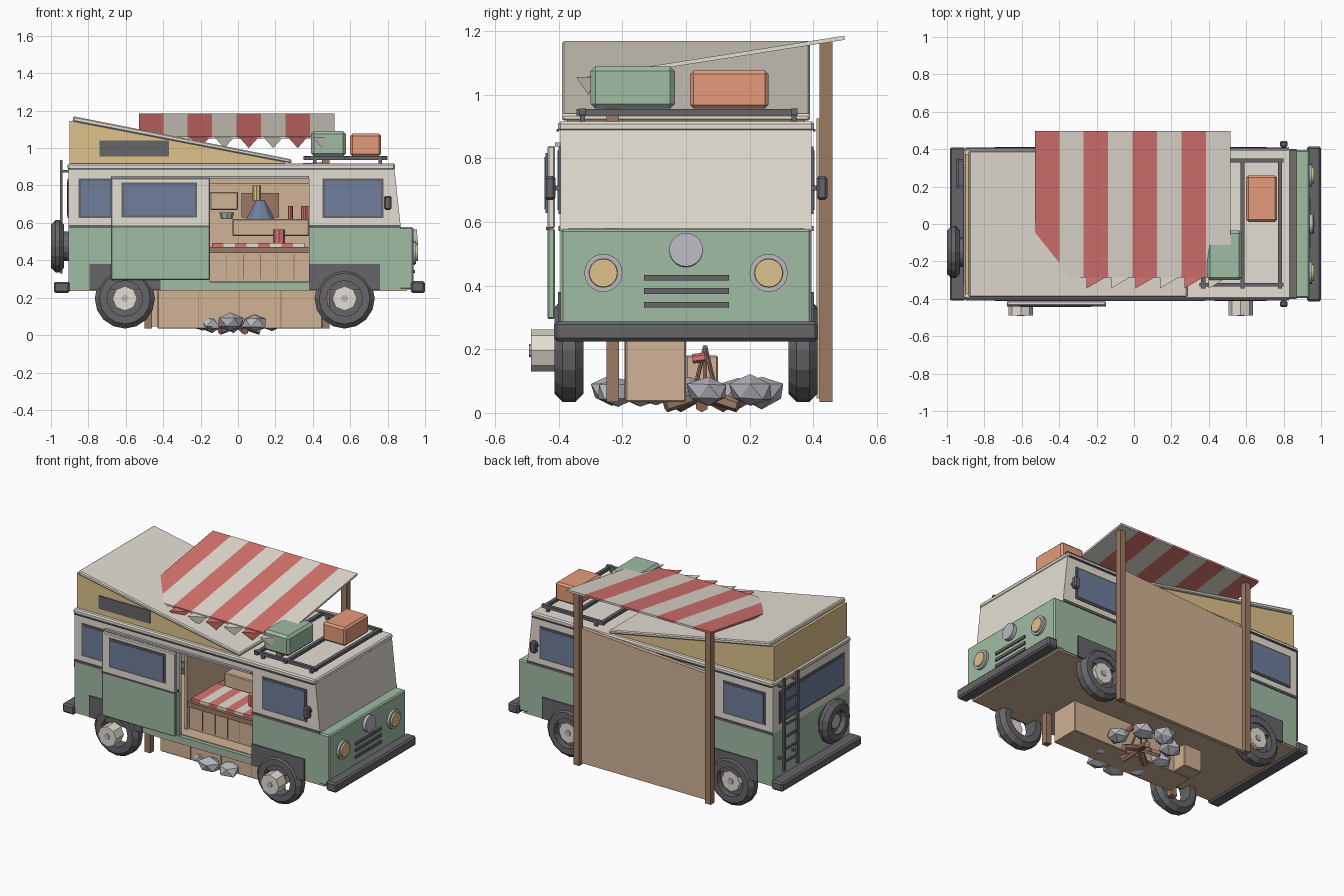
import bpy, bmesh, math, random
from mathutils import Vector, Matrix

if "Cube" in bpy.data.objects:
    bpy.data.objects.remove(bpy.data.objects["Cube"], do_unlink=True)
random.seed(4)


def material(name, red, green, blue):
    mat = bpy.data.materials.new(name)
    mat.use_nodes = True
    colour = [((c / 255 + 0.055) / 1.055) ** 2.4 for c in (red, green, blue)] + [1]
    mat.diffuse_color = colour
    mat.node_tree.nodes["Principled BSDF"].inputs["Base Color"].default_value = colour
    return mat


GREEN = material("sage green paint", 160, 188, 165)
CREAM = material("cream paint", 229, 223, 211)
GREY = material("stone grey", 184, 184, 192)
DARK = material("dark rubber", 102, 102, 106)
GLASS = material("blue glass", 112, 126, 156)
WOOD = material("light wood", 209, 178, 149)
BROWN = material("brown wood", 156, 122, 100)
RED = material("red cloth", 217, 117, 113)
ORANGE = material("orange leather", 229, 155, 123)
CANVAS = material("yellow canvas", 223, 195, 140)


def finish(name, bm, mat, bevel=0):
    bmesh.ops.recalc_face_normals(bm, faces=bm.faces)
    mesh = bpy.data.meshes.new(name)
    bm.to_mesh(mesh)
    bm.free()
    mesh.materials.append(mat)
    obj = bpy.data.objects.new(name, mesh)
    bpy.context.collection.objects.link(obj)
    if bevel:
        mod = obj.modifiers.new("bevel", "BEVEL")
        mod.width, mod.segments = bevel, 1
    return obj


def prism(name, points, start, end, mat, axis="y", bevel=0):
    """Extrude a side profile along x or y."""
    bm = bmesh.new()
    place = (lambda u, v, t: (u, t, v)) if axis == "y" else (lambda u, v, t: (t, u, v))
    rings = [[bm.verts.new(place(u, v, t)) for u, v in points] for t in (start, end)]
    bm.faces.new(rings[0])
    bm.faces.new(rings[1])
    for i in range(len(points)):
        j = (i + 1) % len(points)
        bm.faces.new((rings[0][i], rings[0][j], rings[1][j], rings[1][i]))
    return finish(name, bm, mat, bevel)


def box(name, x0, x1, y0, y1, z0, z1, mat, bevel=0):
    return prism(name, [(x0, z0), (x1, z0), (x1, z1), (x0, z1)], y0, y1, mat, "y", bevel)


def rod(name, start, end, radius, mat, sides=8, tip=None):
    """Cylinder or cone between two points."""
    a, b = Vector(start), Vector(end)
    bm = bmesh.new()
    turn = (b - a).to_track_quat("Z", "Y").to_matrix().to_4x4()
    bmesh.ops.create_cone(bm, cap_ends=True, segments=sides, radius1=radius,
                          radius2=radius if tip is None else tip, depth=(b - a).length,
                          matrix=Matrix.Translation((a + b) / 2) @ turn)
    return finish(name, bm, mat)


def tyre(name, centre, axis, radius, hole, width):
    """Chamfered ring revolved about its axle."""
    bm = bmesh.new()
    h, c = width / 2, 0.025
    profile = [(hole, -h), (radius - c, -h), (radius, c - h), (radius, h - c), (radius - c, h), (hole, h)]
    verts = [bm.verts.new((r, 0, z)) for r, z in profile]
    edges = [bm.edges.new((verts[i], verts[i - 1])) for i in range(len(verts))]
    bmesh.ops.spin(bm, geom=verts + edges, axis=(0, 0, 1), cent=(0, 0, 0),
                   angle=math.tau, steps=16, use_duplicate=False)
    bmesh.ops.remove_doubles(bm, verts=bm.verts, dist=0.0005)
    turn = Vector(axis).to_track_quat("Z", "Y").to_matrix().to_4x4()
    bm.transform(Matrix.Translation(centre) @ turn)
    return finish(name, bm, DARK)


def window(name, x0, x1, z0, z1, face, side):
    f = 0.012
    box(name + "_frame", x0 - f, x1 + f, face, face + side * 0.006, z0 - f, z1 + f, DARK)
    box(name + "_glass", x0, x1, face, face + side * 0.009, z0, z1, GLASS)


# Body shell, with the doorway left open on one side
W, BELT, EAVE, DOOR0, DOOR1 = 0.395, 0.58, 0.9, -0.15, 0.38
box("floor_underside", -0.9, 0.9, -0.39, 0.39, 0.235, 0.25, WOOD)
box("interior_floor", -0.88, 0.82, -0.37, 0.37, 0.25, 0.29, WOOD)
box("door_sill", DOOR0, DOOR1, -W, -0.37, 0.245, 0.285, GREEN)
for side, x0, x1, label in ((-1, -0.905, DOOR0, "right_rear"), (-1, DOOR1, 0.87, "right_front"), (1, -0.905, 0.87, "left")):
    a, b = side * 0.37, side * W
    box(label + "_lower_wall", x0, x1, a, b, 0.245, BELT, GREEN)
    slope = 0.035 if x1 > 0.8 else 0
    prism(label + "_upper_wall", [(x0, BELT), (x1, BELT), (x1 - slope, EAVE), (x0, EAVE)], a, b, CREAM)
    box(label + "_belt_trim", x0, x1, b, b + side * 0.006, 0.572, 0.588, DARK)
box("rear_lower_wall", -0.905, -0.88, -W, W, 0.245, BELT, GREEN)
box("rear_upper_wall", -0.905, -0.88, -W, W, BELT, EAVE, CREAM)
prism("windscreen_panel", [(0.84, BELT), (0.87, BELT), (0.835, EAVE), (0.8, EAVE)], -W, W, CREAM)
prism("nose", [(0.82, 0.245), (0.937, 0.245), (0.937, 0.578), (0.82, 0.578)], -W, W, GREEN, bevel=0.008)
box("door_header", DOOR0, DOOR1, -W, -0.37, 0.85, EAVE, CREAM)
box("roof", -0.912, 0.84, -0.402, 0.402, 0.885, 0.917, CREAM, 0.008)
for side in (-1, 1):
    box("gutter", -0.9, 0.83, side * 0.4, side * 0.408, 0.885, 0.893, DARK)

# Windows, sliding door and mirrors
for side in (-1, 1):
    window("rear_side_window", -0.84, -0.56 if side > 0 else -0.68, 0.638, 0.825, side * W, side)
    window("cab_window", 0.465, 0.765, 0.638, 0.825, side * W, side)
    box("mirror", 0.78, 0.82, side * 0.41, side * 0.445, 0.67, 0.745, DARK, 0.008)
    box("mirror_arm", 0.79, 0.81, side * 0.38, side * 0.415, 0.7, 0.715, DARK)
window("middle_window", -0.42, 0.33, 0.64, 0.82, W, 1)
box("rear_window_frame", -0.911, -0.9, -0.335, 0.335, 0.625, 0.835, DARK)
box("rear_window_glass", -0.914, -0.9, -0.32, 0.32, 0.64, 0.82, GLASS)
box("sliding_door_lower", -0.68, DOOR0, -0.436, -0.412, 0.295, BELT, GREEN, 0.005)
box("sliding_door_upper", -0.68, DOOR0, -0.436, -0.412, BELT, 0.84, CREAM, 0.005)
box("sliding_door_trim", -0.68, DOOR0, -0.44, -0.43, 0.575, 0.585, DARK)
window("sliding_door_window", -0.61, -0.23, 0.64, 0.805, -0.436, -1)
box("sliding_door_rail", -0.68, DOOR1, -0.412, -W, 0.838, 0.85, GREY)

# Nose details and bumpers
box("front_bumper", 0.925, 1, -0.415, 0.415, 0.225, 0.288, DARK, 0.01)
box("rear_bumper", -0.985, -0.9, -0.41, 0.41, 0.225, 0.285, DARK, 0.01)
for y in (-0.26, 0.26):
    rod("headlight_rim", (0.92, y, 0.44), (0.952, y, 0.44), 0.06, GREY, 20)
    rod("headlight_lens", (0.93, y, 0.44), (0.962, y, 0.44), 0.048, CANVAS, 20, 0.044)
for z in (0.34, 0.383, 0.425):
    box("grille_bar", 0.92, 0.946, -0.132, 0.135, z - 0.009, z + 0.009, DARK)
rod("nose_disc", (0.92, 0, 0.51), (0.96, 0, 0.513), 0.053, GREY, 20)

# Wheels and arches
for x in (-0.605, 0.57):
    for side in (-1, 1):
        box("wheel_arch", x - 0.19, x + 0.19, side * 0.385, side * 0.403, 0.24, 0.38, DARK)
        tyre("tyre", (x, side * 0.368, 0.196), (0, 1, 0), 0.161, 0.095, 0.09)
        reach = 0.488 if side < 0 else 0.405
        rod("hub", (x, side * (reach - 0.08), 0.196), (x, side * reach, 0.196), 0.066, CREAM, 8)
        rod("hub_cap", (x, side * reach, 0.196), (x, side * (reach + 0.005), 0.196), 0.02, GREY, 8)
    rod("wheel_disc", (x, 0.34, 0.196), (x, 0.375, 0.196), 0.1, DARK, 16)

# Spare wheel and ladder on the rear
tyre("spare_tyre", (-0.965, -0.15, 0.475), (1, 0, 0), 0.14, 0.075, 0.07)
rod("spare_disc", (-0.9, -0.15, 0.475), (-0.965, -0.15, 0.475), 0.08, DARK, 16)
rod("spare_hub", (-0.96, -0.15, 0.475), (-0.98, -0.15, 0.475), 0.045, GREY, 12)
for y in (0.2, 0.34):
    box("ladder_rail", -0.953, -0.937, y - 0.009, y + 0.009, 0.33, 0.935, DARK)
    for z in (0.4, 0.87):
        box("ladder_bracket", -0.945, -0.9, y - 0.006, y + 0.006, z, z + 0.012, DARK)
for i in range(7):
    box("ladder_rung", -0.951, -0.939, 0.2, 0.34, 0.38 + i * 0.08, 0.394 + i * 0.08, DARK)

# Raised roof with canvas sides
prism("roof_canvas", [(-0.9, 0.91), (0.25, 0.91), (0.25, 0.93), (-0.9, 1.145)], -0.375, 0.375, CANVAS)
prism("raised_roof", [(-0.885, 1.143), (0.285, 0.918), (0.285, 0.94), (-0.88, 1.17)], -0.39, 0.39, CREAM, bevel=0.006)
box("canvas_window", -0.74, -0.37, -0.381, -0.375, 0.955, 1.04, DARK)

# Roof rack and luggage
for x in (0.37, 0.58, 0.78):
    box("rack_crossbar", x - 0.011, x + 0.011, -0.345, 0.35, 0.935, 0.955, DARK)
for y in (-0.325, 0.34):
    box("rack_rail", 0.35, 0.8, y - 0.01, y + 0.01, 0.937, 0.957, DARK)
    for x in (0.4, 0.75):
        box("rack_foot", x, x + 0.02, y - 0.008, y + 0.008, 0.91, 0.94, DARK)
box("green_suitcase", 0.39, 0.577, -0.3, -0.035, 0.957, 1.09, GREEN, 0.015)
box("orange_suitcase", 0.6, 0.765, 0.012, 0.26, 0.957, 1.077, ORANGE, 0.012)

# Striped awning with pennants, posts and rear screen
step = 1.045 / 8
for i in range(8):
    x0, mat = -0.53 + i * step, (RED, CREAM)[i % 2]
    x1 = x0 + step
    prism("awning_stripe", [(-0.285, 1.05), (0.498, 1.173), (0.498, 1.186), (-0.285, 1.063)], x0, x1, mat, "x")
    bm = bmesh.new()
    bmesh.ops.convex_hull(bm, input=[bm.verts.new(p) for p in (
        (x0 + 0.015, -0.345, 1.056), (x0 + 0.015, -0.28, 1.058),
        (x1 - 0.015, -0.285, 1.056), ((x0 + x1) / 2, -0.306, 1.0))])
    finish("awning_pennant", bm, mat)
for x in (-0.48, 0.47):
    box("rear_post", x - 0.02, x + 0.02, 0.42, 0.46, 0.035, 1.168, BROWN)
    box("inner_post", x - 0.02, x + 0.02, -0.25, -0.21, 0.035, 1.06, BROWN)
prism("rear_screen", [(-0.46, 0.045), (0.45, 0.045), (0.45, 0.925), (-0.46, 0.87)], 0.41, 0.435, WOOD)

# Kitchen seen through the doorway
box("kitchen_back_wall", -0.16, 0.4, 0.34, 0.365, 0.29, 0.885, WOOD)
for x in (-0.175, 0.39):
    box("kitchen_end_wall", x, x + 0.015, -0.3, 0.36, 0.29, 0.885, WOOD)
box("cabinet", -0.155, 0.385, -0.28, 0.3, 0.29, 0.44, WOOD)
for i in range(1, 6):
    x = -0.15 + i * 0.09
    box("cabinet_gap", x - 0.002, x + 0.002, -0.283, -0.28, 0.3, 0.43, BROWN)
box("countertop", -0.155, 0.385, -0.3, 0.3, 0.44, 0.472, BROWN)
for i in range(8):
    x = -0.14 + i * 0.062
    box("counter_cloth_stripe", x, x + 0.062, -0.28, -0.02, 0.472, 0.492, (RED, CREAM)[i % 2])
box("long_shelf", -0.03, 0.38, -0.1, 0.2, 0.53, 0.62, WOOD, 0.005)
box("wall_cupboard", -0.15, 0, 0.08, 0.34, 0.67, 0.765, WOOD, 0.005)
box("top_shelf", -0.15, 0.38, 0.1, 0.34, 0.81, 0.845, WOOD)
box("picture_board", 0.02, 0.22, 0.32, 0.335, 0.63, 0.76, BROWN)
rod("jug", (0.22, -0.15, 0.49), (0.22, -0.15, 0.565), 0.032, RED)
for x in (0.28, 0.35, 0.37):
    rod("bottle", (x, 0.06, 0.62), (x, 0.06, 0.69), 0.014, RED)
rod("lamp_shade", (0.12, 0.05, 0.62), (0.12, 0.05, 0.72), 0.08, GLASS, 10, 0.025)
rod("lamp_neck", (0.1, 0.05, 0.72), (0.1, 0.05, 0.8), 0.022, CANVAS)
rod("herb_bowl", (-0.06, 0.14, 0.62), (-0.06, 0.14, 0.655), 0.03, GREEN, 8, 0.04)

# Storage box and fire ring below the floor
box("under_box", -0.43, 0.45, -0.19, 0, 0.035, 0.24, WOOD, 0.004)
box("under_crate", -0.43, -0.3, 0, 0.1, 0.035, 0.18, WOOD, 0.004)
for x in (-0.21, 0.01, 0.23):
    box("under_box_gap", x - 0.002, x + 0.002, -0.193, -0.19, 0.04, 0.235, BROWN)
for i in range(9):
    angle = i * math.tau / 9 + 0.3
    bm = bmesh.new()
    bmesh.ops.create_icosphere(bm, subdivisions=1, radius=0.075)
    for v in bm.verts:
        v.co *= random.uniform(0.8, 1.1)
        v.co.z *= 0.7
    bm.transform(Matrix.Translation((0.19 * math.cos(angle), 0.24 * math.sin(angle), 0.067)))
    finish("fire_stone", bm, GREY)
for i in range(5):
    a = i * math.tau / 5
    rod("fire_log", (0.12 * math.cos(a), 0.05 + 0.12 * math.sin(a), 0.022), (0, 0.05, 0.06), 0.021, BROWN, 6)
for i in range(3):
    a = i * math.tau / 3
    rod("fire_tripod_leg", (0.08 * math.cos(a), 0.06 + 0.05 * math.sin(a), 0.03), (0, 0.06, 0.21), 0.007, BROWN, 6)
    rod("skewer_food", (0.06 - i * 0.06, 0.02, 0.17), (0.06 - i * 0.06, 0.06, 0.175), 0.015, RED, 6)
